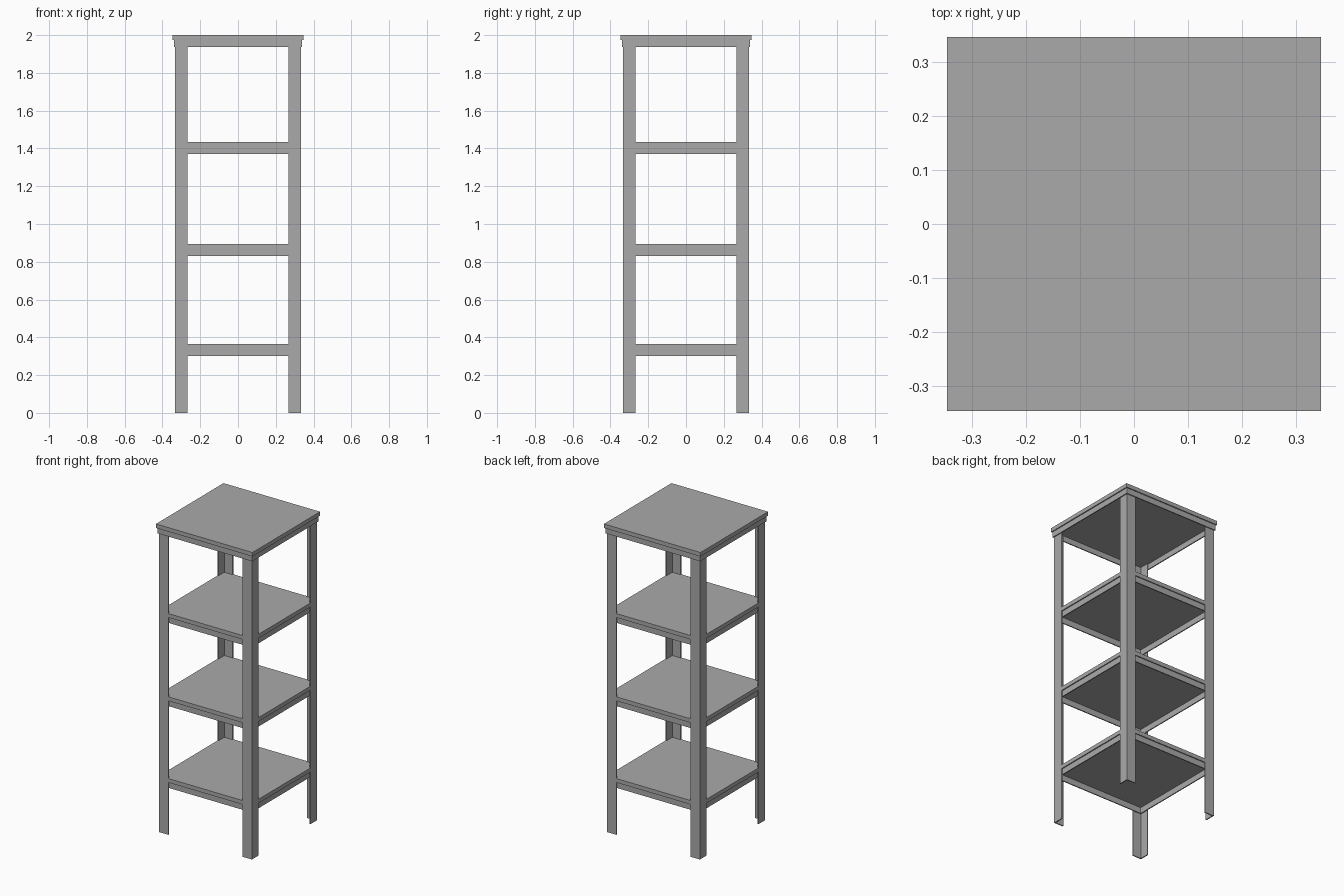
import bpy
import bmesh

cube = bpy.data.objects.get("Cube")
if cube:
    bpy.data.objects.remove(cube, do_unlink=True)

grey = bpy.data.materials.new("plain grey")
grey.use_nodes = True
colour = (0.4, 0.4, 0.4, 1.0)
grey.diffuse_color = colour
grey.node_tree.nodes["Principled BSDF"].inputs["Base Color"].default_value = colour

WALL = 0.0067            # sheet thickness of the angle legs and rims
LEG = 0.333              # outer half width across the legs
LEG_IN = 0.267           # inner edge of the legs
INSIDE = LEG - WALL      # half width between the leg walls


def extrude_outlines(name, outlines, bottom, top):
    """Extrude flat counter-clockwise outlines between two heights."""
    bm = bmesh.new()
    for outline in outlines:
        face = bm.faces.new([bm.verts.new((x, y, bottom)) for x, y in outline])
        result = bmesh.ops.extrude_face_region(bm, geom=[face])
        for v in result["geom"]:
            if isinstance(v, bmesh.types.BMVert):
                v.co.z = top
    bmesh.ops.recalc_face_normals(bm, faces=bm.faces)
    mesh = bpy.data.meshes.new(name)
    bm.to_mesh(mesh)
    bm.free()
    mesh.materials.append(grey)
    obj = bpy.data.objects.new(name, mesh)
    bpy.context.collection.objects.link(obj)
    return obj


def turned(points):
    """Repeat a corner's points at all four corners by quarter turns."""
    quarters = []
    for _ in range(4):
        quarters.append(points)
        points = [(-y, x) for x, y in points]
    return quarters


def rectangle(x0, x1, y0, y1):
    return [(x0, y0), (x1, y0), (x1, y1), (x0, y1)]


def rim(name, half, bottom, top):
    """Thin upright strips around a square, open in the middle."""
    strip = rectangle(half - WALL, half, -half + WALL, half)
    extrude_outlines(name, turned(strip), bottom, top)


# Angle-section legs
corner = [(LEG, LEG_IN), (LEG, LEG), (LEG_IN, LEG),
          (LEG_IN, INSIDE), (INSIDE, INSIDE), (INSIDE, LEG_IN)]
sides = ("back_left", "back_right", "front_right", "front_left")
for side, outline in zip(sides, turned(corner)):
    extrude_outlines(side + "_leg", [outline], 0.0, 1.974)

# Shelves, notched round the legs, each on a rim
notch = [(LEG, LEG_IN), (INSIDE, LEG_IN), (INSIDE, INSIDE),
         (LEG_IN, INSIDE), (LEG_IN, LEG)]
board = [p for quarter in turned(notch) for p in quarter]
for name, bottom in (("lower", 0.301), ("middle", 0.831), ("upper", 1.371)):
    rim(name + "_shelf_rim", INSIDE, bottom, bottom + 0.038)
    extrude_outlines(name + "_shelf", [board], bottom + 0.038, bottom + 0.064)

# Overhanging top on a rim that wraps the legs
rim("top_rim", LEG + WALL, 1.938, 1.974)
top = LEG + 2 * WALL
extrude_outlines("top_board", [rectangle(-top, top, -top, top)], 1.974, 2.0)
